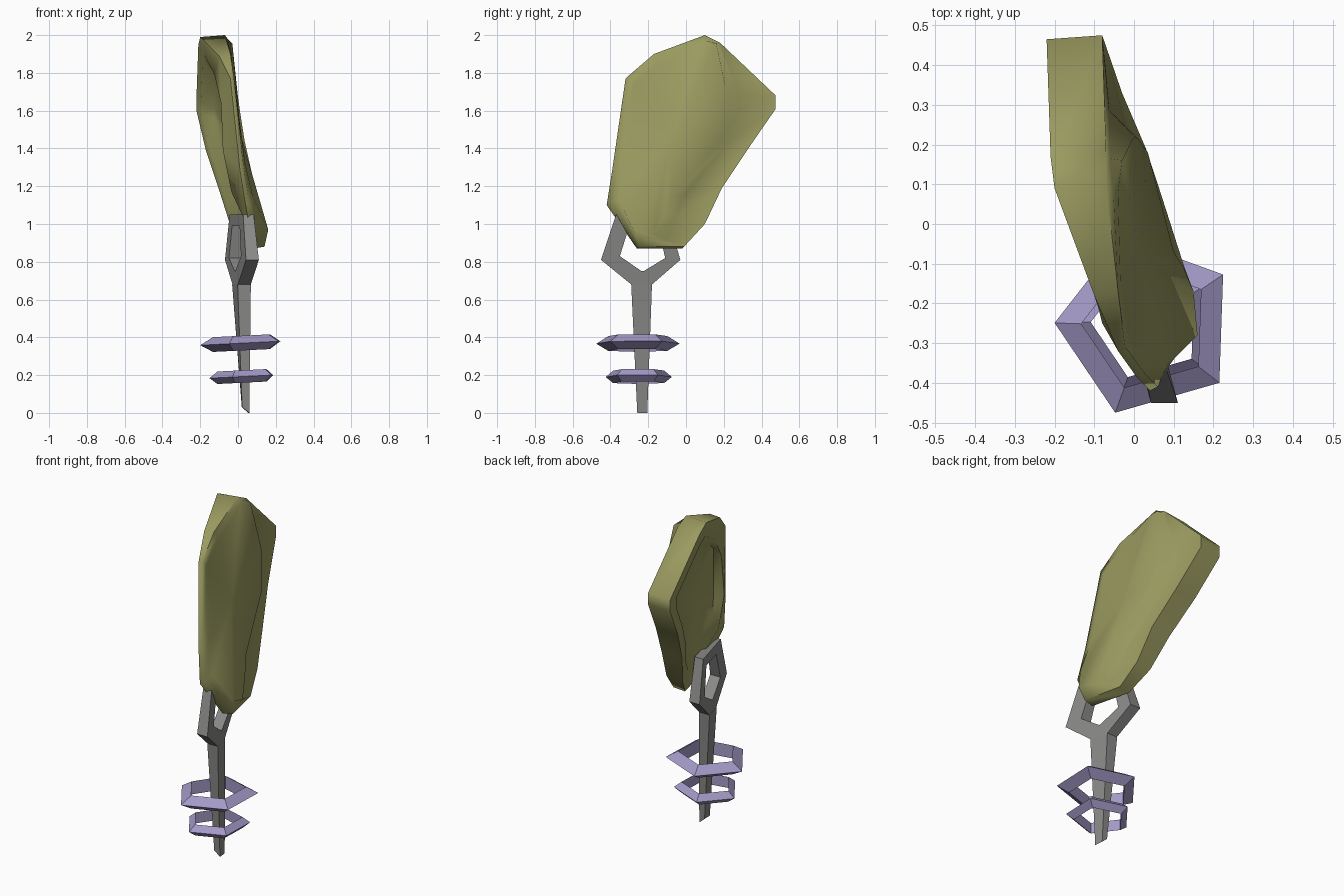
import bpy, bmesh, math

if "Cube" in bpy.data.objects:
    bpy.data.objects.remove(bpy.data.objects["Cube"])


def material(name, rgb):
    m = bpy.data.materials.new(name)
    m.diffuse_color = (*rgb, 1)
    m.use_nodes = True
    m.node_tree.nodes["Principled BSDF"].inputs["Base Color"].default_value = m.diffuse_color
    return m


OLIVE = material("olive", (0.33, 0.33, 0.12))
STEEL = material("steel grey", (0.25, 0.25, 0.245))
LILAC = material("lilac", (0.37, 0.32, 0.57))


def finish(name, bm, mat, smooth=None):
    bmesh.ops.recalc_face_normals(bm, faces=bm.faces)
    me = bpy.data.meshes.new(name)
    bm.to_mesh(me)
    bm.free()
    ob = bpy.data.objects.new(name, me)
    bpy.context.collection.objects.link(ob)
    me.materials.append(mat)
    if smooth:
        bpy.context.view_layer.objects.active = ob
        ob.select_set(True)
        bpy.ops.object.shade_smooth_by_angle(angle=math.radians(smooth))
        ob.select_set(False)
    return ob


def bridge(bm, a, b):
    n = len(a)
    for i in range(n):
        j = (i + 1) % n
        bm.faces.new((a[i], a[j], b[j], b[i]))


def fan(bm, loop, centre):
    c = bm.verts.new(centre)
    for i in range(len(loop)):
        bm.faces.new((loop[i], loop[(i + 1) % len(loop)], c))


def lerp(a, b, t):
    return tuple(p + (q - p) * t for p, q in zip(a, b))


# Leaf-shaped blade: rim outline as (y, z, front x, back x)
RIM = [(.10, 2.0, -.07, -.20), (.18, 1.96, -.07, -.21), (.475, 1.68, -.08, -.22),
       (.475, 1.61, -.08, -.22), (.33, 1.40, -.03, -.17), (.19, 1.19, .03, -.10),
       (.10, 1.0, .06, -.04), (-.01, .88, .09, .02), (-.25, .88, .14, .08),
       (-.41, 1.11, .06, .04), (-.38, 1.30, .03, .01), (-.31, 1.78, -.022, -.04),
       (-.17, 1.9, -.04, -.10)]
# Raised ridge that follows the rim on the front
RIDGE = [(-.04, .08, 1.96), (-.03, .16, 1.955), (0, .22, 1.67), (.01, .215, 1.60),
         (.035, .18, 1.44), (.10, -.07, 1.15), (.125, -.11, 1.06), (.15, -.17, .94),
         (.16, -.28, .97), (.08, -.36, 1.14), (.038, -.32, 1.32), (-.014, -.26, 1.72),
         (-.03, -.14, 1.84)]
# Lip of the hollow on the near side, where it stands proud of the rim
NEAR_LIP = [(-.035, -.26, 1.17), (-.08, -.25, 1.39), (-.09, -.21, 1.64), (-.125, -.10, 1.79)]

bm = bmesh.new()
front_pts = [(xf, y, z) for y, z, xf, xb in RIM]
back_pts = [(xb, y - .01, z - .01) for y, z, xf, xb in RIM]
# Valley under the ridge along the rear flank
valley_pts = []
for i, (f, r) in enumerate(zip(front_pts, RIDGE)):
    x, y, z = lerp(f, r, .74 if 1 <= i <= 6 else .6)
    valley_pts.append((f[0] + (r[0] - f[0]) * (.22 if 1 <= i <= 6 else .6), y, z))
# Hollow in the back: lip, then floor pushed towards the front
lip_pts = [lerp(b, (-.10, 0.0, 1.52), .2) for b in back_pts[:9]] + NEAR_LIP
floor_pts = [lerp(lerp(b, f, .4), (-.06, 0.0, 1.5), .36)
             for b, f in zip(back_pts, front_pts)]
floor, lip, back, front, valley, ridge = [
    [bm.verts.new(p) for p in pts]
    for pts in (floor_pts, lip_pts, back_pts, front_pts, valley_pts, RIDGE)]
for a, b in ((floor, lip), (lip, back), (back, front), (front, valley), (valley, ridge)):
    bridge(bm, a, b)
fan(bm, ridge, (.015, -.08, 1.47))
fan(bm, floor, (-.05, 0.0, 1.47))
finish("leaf_blade", bm, OLIVE, 62)


# Fork frame: six-sided ring in a slanted upright plane
def frame_x(y):
    return .075 - .265 * (y + .445)


OUTER = [(-.45, .81), (-.29, .68), (-.18, .68), (-.03, .81), (-.10, 1.05), (-.37, 1.05)]
INNER = [(-.35, .83), (-.235, .75), (-.225, .75), (-.11, .82), (-.15, .99), (-.30, .99)]
bm = bmesh.new()
loops = [[bm.verts.new((frame_x(y) + s * (.034 if z < .9 else .028), y, z)) for y, z in pts]
         for pts, s in ((OUTER, 1), (OUTER, -1), (INNER, -1), (INNER, 1))]
for i in range(4):
    bridge(bm, loops[i], loops[(i + 1) % 4])
finish("fork_frame", bm, STEEL)

# Tapered stem with a slanted tip
bm = bmesh.new()
top = [bm.verts.new(p) for p in ((-.002, -.29, .68), (.068, -.29, .68),
                                 (.039, -.18, .68), (-.031, -.18, .68))]
tip = [bm.verts.new(p) for p in ((.022, -.258, .03), (.06, -.258, 0),
                                 (.055, -.205, 0), (.02, -.205, .03))]
bridge(bm, top, tip)
bm.faces.new(top)
bm.faces.new(tip)
finish("stem", bm, STEEL)


# Five-sided rings with a wedge cross-section, slightly tilted
def ring(name, cx, cy, cz, r_out, r_in, half):
    bm = bmesh.new()
    loops = []
    for r, dz in ((r_out, 0), (r_in, half), (r_in, -half)):
        loop = []
        for k in range(5):
            a = math.radians(178) + k * math.tau / 5
            x = r * math.cos(a)
            loop.append(bm.verts.new((cx + x, cy + r * math.sin(a), cz + dz + .05 * x)))
        loops.append(loop)
    for i in range(3):
        bridge(bm, loops[i], loops[(i + 1) % 3])
    finish(name, bm, LILAC)


ring("upper_ring", .032, -.257, .37, .232, .165, .039)
ring("lower_ring", .033, -.252, .193, .184, .142, .033)
